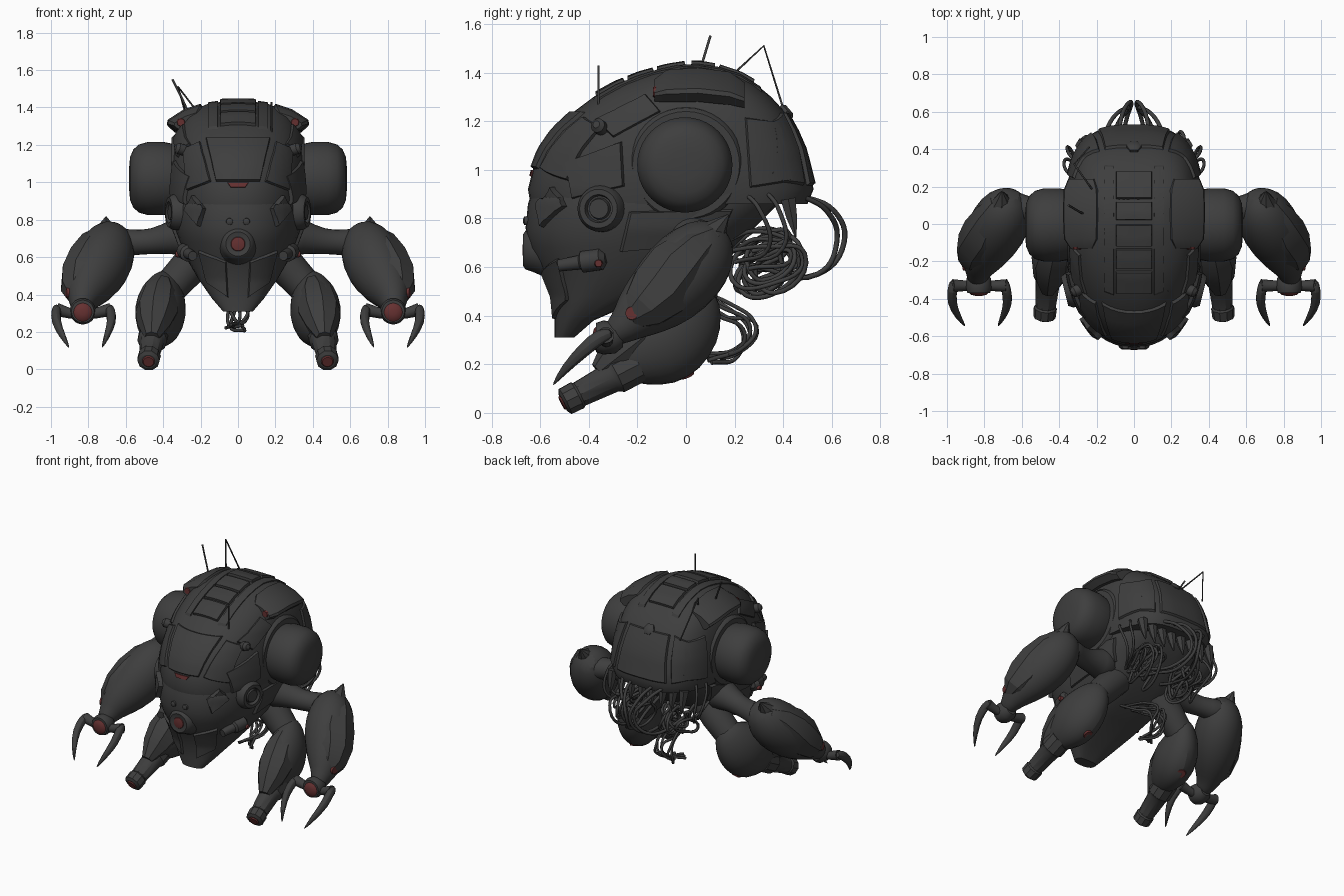
import bpy, bmesh, math, random
from mathutils import Vector
from mathutils.bvhtree import BVHTree

cube = bpy.data.objects.get("Cube")
if cube:
    bpy.data.objects.remove(cube)
rng = random.Random(7)


def material(name, color):
    mat = bpy.data.materials.new(name)
    mat.use_nodes = True
    mat.diffuse_color = (*color, 1)
    for node in mat.node_tree.nodes:
        if node.type == 'BSDF_PRINCIPLED':
            node.inputs["Base Color"].default_value = (*color, 1)
            node.inputs["Roughness"].default_value = 0.7
    return mat


IRON = material("dark iron", (0.048, 0.048, 0.048))
RED = material("dull red", (0.13, 0.03, 0.03))


def finish(name, bm, mat=IRON, mirror=False, smooth=0, angle=38):
    bmesh.ops.recalc_face_normals(bm, faces=bm.faces)
    mesh = bpy.data.meshes.new(name)
    bm.to_mesh(mesh)
    bm.free()
    mesh.materials.append(mat)
    ob = bpy.data.objects.new(name, mesh)
    bpy.context.collection.objects.link(ob)
    bpy.ops.object.select_all(action='DESELECT')
    ob.select_set(True)
    bpy.context.view_layer.objects.active = ob
    bpy.ops.object.shade_smooth_by_angle(angle=math.radians(angle))
    if mirror:
        ob.modifiers.new("mirror", 'MIRROR')
    if smooth:
        ob.modifiers.new("round", 'SUBSURF').levels = smooth
        ob.modifiers["round"].render_levels = smooth
    return ob


def loft(name, rings, **options):
    bm = bmesh.new()
    rows = [[bm.verts.new(p) for p in ring] for ring in rings]
    for a, b in zip(rows, rows[1:]):
        for i in range(len(a)):
            j = (i + 1) % len(a)
            bm.faces.new((a[i], a[j], b[j], b[i]))
    bm.faces.new(rows[0])
    bm.faces.new(rows[-1])
    return finish(name, bm, **options)


def circle(center, side, up, count):
    return [center + side * math.cos(i * math.tau / count) + up * math.sin(i * math.tau / count)
            for i in range(count)]


def tube(name, path, squash=1.0, sides=12, **options):
    """Limb swept along (x, y, z, radius) points."""
    pts = [Vector(p[:3]) for p in path]
    rings = []
    for i, p in enumerate(pts):
        tangent = (pts[min(i + 1, len(pts) - 1)] - pts[max(i - 1, 0)]).normalized()
        side = tangent.cross(Vector((0, 0, 1))).normalized()
        up = side.cross(tangent)
        r = path[i][3]
        rings.append(circle(p, side * r * squash, up * r, sides))
    return loft(name, rings, **options)


def lathe(name, start, direction, profile, sides=28, **options):
    """Turned part: profile holds (distance along axis, radius)."""
    axis = Vector(direction).normalized()
    turn = axis.to_track_quat('Z', 'Y')
    side, up = turn @ Vector((1, 0, 0)), turn @ Vector((0, 1, 0))
    rings = [circle(Vector(start) + axis * d, side * r, up * r, sides) for d, r in profile]
    return loft(name, rings, **options)


def body_ring(z, front, back, width, count=48):
    mid = (front + back) / 2
    ring = []
    for i in range(count):
        a = i * math.tau / count
        c, s = math.cos(a), math.sin(a)
        power = 2 / (2.2 if c < 0 else 3.2)
        y = mid + math.copysign(abs(c) ** power, c) * (back - mid)
        ring.append((math.copysign(abs(s) ** power, s) * width, y, z))
    return ring


# Body: domed shell over a wedge-shaped underbody (z, front, back, half width)
shell_rows = [(.86, -.64, .5, .355), (.92, -.65, .525, .365), (1.0, -.63, .505, .365),
              (1.08, -.6, .485, .36), (1.16, -.545, .45, .35), (1.24, -.46, .405, .335),
              (1.3, -.38, .35, .31), (1.35, -.29, .29, .28), (1.39, -.19, .22, .23),
              (1.42, -.08, .13, .16), (1.433, 0, .06, .07)]
under_rows = [(.31, -.54, -.46, .08), (.38, -.54, -.38, .14), (.48, -.55, -.15, .21),
              (.6, -.6, .12, .28), (.68, -.645, .2, .31), (.76, -.66, .28, .34),
              (.86, -.65, .38, .35), (.95, -.62, .42, .34)]
shell = loft("shell", [body_ring(*r) for r in shell_rows])
under = loft("underbody", [body_ring(*r) for r in under_rows])

verts, polys = [], []
for ob in (shell, under):
    base = len(verts)
    verts += [v.co.copy() for v in ob.data.vertices]
    polys += [[base + i for i in p.vertices] for p in ob.data.polygons]
tree = BVHTree.FromPolygons(verts, polys)

CAST = {'top': lambda a, b: ((a, b, 3), (0, 0, -1)), 'side': lambda a, b: ((3, a, b), (-1, 0, 0)),
        'front': lambda a, b: ((a, -3, b), (0, 1, 0)), 'back': lambda a, b: ((a, 3, b), (0, -1, 0))}


def plate(name, view, corners, lift=.014, steps=8, **options):
    """Armour plate: a quad wrapped on the body with chamfered edges."""
    c = [Vector(p) for p in corners]
    bm = bmesh.new()

    def surface(u, v, height):
        p = c[0].lerp(c[1], u).lerp(c[3].lerp(c[2], u), v)
        origin, ray = CAST[view](p.x, p.y)
        hit, normal = tree.ray_cast(Vector(origin), Vector(ray))[:2]
        if hit is None:
            hit, normal = tree.find_nearest(Vector(origin) + Vector(ray) * 2.6)[:2]
        if normal.dot(Vector(ray)) > 0:
            normal = -normal
        return bm.verts.new(hit + normal * height)

    grid = [[surface(.04 + .92 * i / steps, .04 + .92 * j / steps, lift) for i in range(steps + 1)]
            for j in range(steps + 1)]
    for j in range(steps):
        for i in range(steps):
            bm.faces.new((grid[j][i], grid[j][i + 1], grid[j + 1][i + 1], grid[j + 1][i]))
    n = steps
    border = ([(i, 0) for i in range(n)] + [(n, j) for j in range(n)]
              + [(n - i, n) for i in range(n)] + [(0, n - j) for j in range(n)])
    foot = [surface(i / n, j / n, -.01) for i, j in border]
    for k, (i, j) in enumerate(border):
        m = (k + 1) % len(border)
        p, q = border[m]
        bm.faces.new((grid[j][i], grid[q][p], foot[m], foot[k]))
    return finish(name, bm, angle=30, **options)


# Spine plates and shell armour
for k, (y0, y1) in enumerate([(-.37, -.25), (-.24, -.13), (-.12, 0), (.02, .12), (.13, .28)]):
    plate(f"spine_plate_{k}", 'top', [(-.1, y0), (.1, y0), (.1, y1), (-.1, y1)], lift=.016)
plate("spine_rails", 'top', [(.105, -.4), (.16, -.38), (.16, .33), (.105, .33)], lift=.008, mirror=True)
plate("forehead_plate", 'front', [(-.18, 1.24), (.18, 1.24), (.12, 1.0), (-.12, 1.0)])
plate("forehead_light", 'front', [(-.06, .998), (.06, .998), (.04, .972), (-.04, .972)], lift=.008, mat=RED)
plate("rear_plate", 'back', [(-.16, 1.24), (.16, 1.24), (.2, .93), (-.2, .93)])
plate("rear_flank_plates", 'back', [(.18, 1.24), (.27, 1.2), (.33, .95), (.22, .93)], mirror=True)
plate("temple_plates", 'front', [(.2, 1.22), (.29, 1.18), (.27, .95), (.14, 1.0)], mirror=True)
plate("cheek_plates", 'side', [(-.5, 1.03), (-.26, 1.12), (-.25, .93), (-.47, .88)], lift=.018, mirror=True)
plate("brow_plates", 'side', [(-.38, 1.2), (-.16, 1.31), (-.1, 1.24), (-.3, 1.13)], mirror=True)
plate("flank_plates", 'side', [(.24, 1.22), (.38, 1.2), (.44, .95), (.26, .92)], mirror=True)
plate("belly_plates", 'side', [(-.24, .83), (.2, .84), (.14, .7), (-.28, .66)], lift=.016, mirror=True)
plate("muzzle_lugs", 'front', [(.17, .86), (.23, .93), (.27, .85), (.2, .76)], lift=.03, mirror=True)
plate("jaw_plates", 'front', [(.06, .58), (.21, .64), (.16, .46), (.05, .38)], lift=.016, mirror=True)
lathe("rear_bolt", (0, .38, 1.21), (0, .7, .6), [(0, .04), (.05, .04), (.06, .025)], sides=6)
lathe("shell_bolts", (.27, -.34, 1.165), (.9, -.4, .3), [(0, .03), (.06, .03), (.075, .015)], mirror=True)

# Snout with its red sensor and two small eyes
lathe("snout", (0, -.56, .67), (0, -1, 0), [(0, .12), (.07, .09), (.1, .08), (.11, .065), (.105, .045)])
lathe("snout_sensor", (0, -.655, .67), (0, -1, 0), [(0, .045), (.014, .036), (.018, .015)], mat=RED)
lathe("eyes", (.045, -.64, .79), (0, -1, 0), [(0, .02), (.025, .018), (.03, .008)], sides=14, mirror=True)

# Shoulder flaps
section = [(.17, 1.37), (.2, 1.42), (.29, 1.39), (.375, 1.335), (.38, 1.315), (.34, 1.28), (.2, 1.28)]
loft("shoulder_flaps", [[(.27 + (x - .27) * f, y, 1.34 + (z - 1.34) * f - drop) for x, z in section]
     for y, f, drop in ((-.13, .65, .02), (-.08, .95, .005), (.05, 1, 0), (.18, .97, .015), (.24, .75, .04))],
     mirror=True, angle=30)
lathe("flap_lights", (.305, -.124, 1.32), (0, -1, 0), [(0, .025), (.012, .02)], sides=8, mat=RED, mirror=True)

# Round side pods with collars
lathe("pod_collars", (.27, 0, 1.02), (1, 0, 0), [(0, .245), (.07, .235), (.085, .22), (.085, .19)], sides=40, mirror=True)
lathe("side_pods", (.28, -.005, 1.02), (1, 0, 0), [(0, .165), (.05, .182), (.12, .196), (.2, .196), (.25, .182),
      (.28, .155), (.297, .115), (.302, .06), (.304, .01)], sides=40, mirror=True)
# Small ports and side guns
lathe("port_rings", (.25, -.33, .84), (1, -.25, 0), [(0, .1), (.1, .095), (.125, .08), (.125, .058),
      (.1, .052), (.1, .045), (.12, .04)], mirror=True)
lathe("side_guns", (.29, -.33, .635), (-.25, -1, -.15), [(0, .02), (.02, .045), (.1, .045), (.11, .03), (.2, .025)],
      sides=14, mirror=True)
lathe("gun_lights", (.315, -.36, .615), (1, 0, 0), [(0, .018), (.02, .014)], sides=12, mat=RED, mirror=True)

# Arms
tube("upper_arms", [(.24, .02, .72, .14), (.34, .03, .71, .095), (.46, .05, .68, .068), (.57, .08, .68, .068),
     (.68, .1, .67, .1)], mirror=True, smooth=1)
tube("forearms", [(.66, .17, .74, .05), (.67, .12, .71, .12), (.69, .06, .65, .165), (.735, -.03, .555, .18),
     (.79, -.13, .46, .15), (.825, -.21, .4, .11), (.835, -.26, .35, .07), (.84, -.32, .31, .05)],
     mirror=True, smooth=1, squash=.95)
tube("forearm_guards", [(.72, .12, .73, .05), (.745, .05, .67, .105), (.775, -.04, .58, .14), (.82, -.12, .49, .135),
     (.855, -.18, .42, .1), (.865, -.23, .38, .05)], sides=8, mirror=True, angle=25)
tube("elbow_spikes", [(.73, .0, .64, .09), (.71, .08, .71, .08), (.705, .13, .76, .045), (.705, .175, .815, .004)],
     sides=8, mirror=True)
lathe("forearm_lights", (.9, -.22, .41), (1, -.2, 0), [(0, .03), (.02, .026)], sides=16, mat=RED, mirror=True)

# Claws
lathe("wrists", (.83, -.26, .31), (0, -1, 0), [(0, .04), (.03, .065), (.08, .07), (.11, .06)], mirror=True)
lathe("wrist_lights", (.83, -.365, .305), (0, -1, 0), [(0, .054), (.014, .04), (.02, .015)], mat=RED, mirror=True)
tube("claw_bars", [(.68, -.33, .32, .035), (.76, -.33, .3, .028), (.83, -.32, .3, .035), (.9, -.33, .3, .028),
     (.97, -.33, .32, .035)], mirror=True)
for name, root, bend, tip in (("outer_claws", .97, .978, .9), ("inner_claws", .685, .67, .73)):
    tube(name, [(root, -.3, .33, .02), (root, -.35, .32, .036), (bend, -.42, .26, .032),
         ((bend + tip) / 2, -.5, .18, .022), (tip, -.55, .11, .003)], sides=8, mirror=True, smooth=1, squash=.85)

# Legs ending in blunt barrels
tube("hips", [(.15, .02, .66, .1), (.26, .04, .55, .1), (.38, .03, .42, .09)], mirror=True)
tube("thighs", [(.36, .09, .51, .05), (.375, .06, .46, .115), (.395, .015, .39, .165), (.41, -.05, .325, .195),
     (.425, -.13, .275, .19), (.44, -.22, .235, .14), (.455, -.3, .19, .07)], squash=.72, mirror=True, smooth=1)
tube("thigh_guards", [(.4, -.05, .47, .05), (.415, -.11, .4, .1), (.435, -.2, .31, .115), (.45, -.28, .24, .09),
     (.46, -.36, .17, .04)], sides=8, mirror=True, angle=25)
barrel = (.03, -.31, -.16)
lathe("leg_barrels", (.45, -.2, .2), barrel, [(0, .08), (.1, .08), (.12, .066), (.27, .055), (.28, .062),
      (.335, .06), (.345, .042)], sides=10, mirror=True, angle=30)
lathe("barrel_lights", (.478, -.503, .044), barrel, [(0, .036), (.01, .028)], sides=14, mat=RED, mirror=True)
lathe("thigh_lights", (.4, 0, .165), (-.25, .4, -.9), [(0, .036), (.016, .03)], sides=14, mat=RED, mirror=True)


def cable(name, points, radius=.009):
    curve = bpy.data.curves.new(name, 'CURVE')
    curve.dimensions = '3D'
    curve.bevel_depth, curve.bevel_resolution, curve.resolution_u = radius, 1, 6
    curve.use_fill_caps = True
    spline = curve.splines.new('BEZIER')
    spline.bezier_points.add(len(points) - 1)
    for knot, p in zip(spline.bezier_points, points):
        knot.co = p
        knot.handle_left_type = knot.handle_right_type = 'AUTO' if radius > .006 else 'VECTOR'
    curve.materials.append(IRON)
    ob = bpy.data.objects.new(name, curve)
    bpy.context.collection.objects.link(ob)


def jitter(x, y, z, amount=.05):
    return [v + rng.uniform(-amount, amount) for v in (x, y, z)]


# Antennas
cable("front_antenna", [(.18, -.36, 1.24), (.18, -.36, 1.43)], .005)
cable("middle_antenna", [(-.26, .05, 1.36), (-.3, .07, 1.45), (-.35, .1, 1.55)], .006)
cable("bent_antenna", [(-.22, .18, 1.38), (-.32, .32, 1.51), (-.24, .41, 1.22)], .005)

# Long cables sweeping from the rear rim
for s in (-1, 1):
    for k in range(2):
        x = s * (.09 + .08 * k)
        cable("rear_cable", [(x, .46, .9), (x * .6, .61 - .03 * k, .83), (x * .15, .65 - .03 * k, .7),
                             (x * .5, .54, .57), (x, .3, .6), (x, .12, .66)], .011)
    # Tangled loops below the rim
    for k in range(5):
        x = s * rng.uniform(.08, .28)
        cable("tangled_cable", [jitter(x, .2, .7), jitter(x, .32, .72), jitter(x, .44, .64), jitter(x, .36, .53),
                                jitter(x, .24, .55), jitter(x, .3, .66), jitter(x, .4, .68), jitter(x, .28, .62)], .01)
    for k in range(2):
        cable("flank_cable", [(s * .3, .22 + .1 * k, .92), (s * (.37 - .02 * k), .3 + .08 * k, .84),
                              (s * .34, .34 + .06 * k, .68), (s * .24, .2, .62)], .009)
    # Loose cables hanging under the belly
    for k in range(3):
        x = s * rng.uniform(.02, .07)
        cable("belly_cable", [(x, -.05, .52), jitter(x, .16, .42, .03), jitter(x, .26, .36, .03),
                              jitter(x, .22, .26, .03), jitter(-x, .1, .22, .02)], .009)
    # Torn teeth under the rear rim
    for k in range(4):
        lathe("rim_tooth", (s * (.04 + .08 * k), .42, .88), (0, .2, -1), [(0, .035), (.08, .025), (.16, .004)], sides=6)
